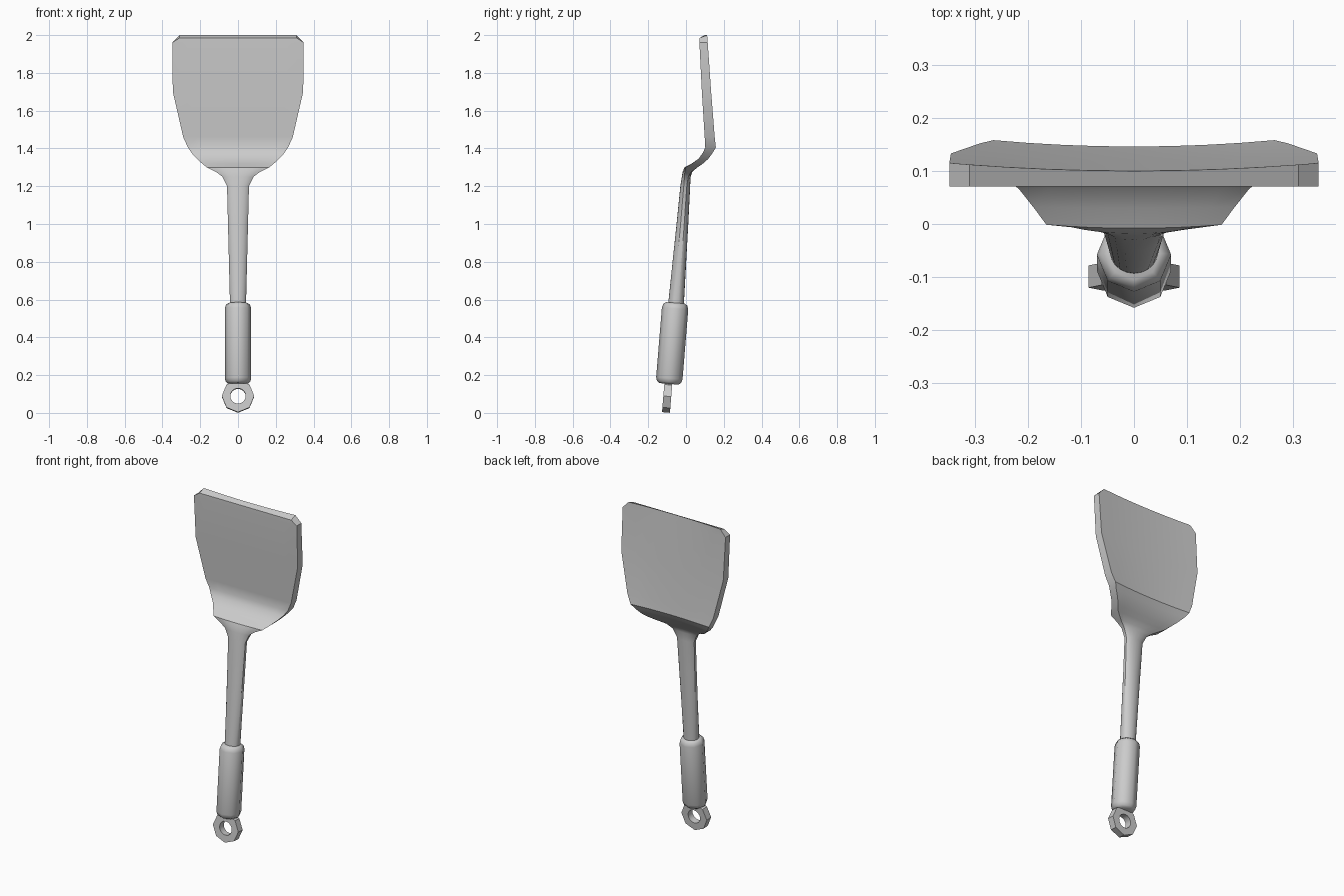
import bpy, bmesh, math
from mathutils import Matrix

if "Cube" in bpy.data.objects:
    bpy.data.objects.remove(bpy.data.objects["Cube"])

grey = bpy.data.materials.new("light grey")
grey.diffuse_color = (0.6, 0.6, 0.6, 1)
grey.use_nodes = True
grey.node_tree.nodes["Principled BSDF"].inputs["Base Color"].default_value = grey.diffuse_color
TILT = -0.082  # lean of handle about x


def finish(name, bm, angle=35):
    bmesh.ops.recalc_face_normals(bm, faces=bm.faces)
    mesh = bpy.data.meshes.new(name)
    bm.to_mesh(mesh)
    bm.free()
    ob = bpy.data.objects.new(name, mesh)
    bpy.context.collection.objects.link(ob)
    mesh.materials.append(grey)
    bpy.context.view_layer.objects.active = ob
    ob.select_set(True)
    bpy.ops.object.shade_smooth_by_angle(angle=math.radians(angle))
    ob.select_set(False)
    return ob


def loft(name, rings, closed=False, angle=35):
    bm = bmesh.new()
    vs = [[bm.verts.new(p) for p in r] for r in rings]
    n = len(vs[0])
    pairs = list(zip(vs, vs[1:])) + ([(vs[-1], vs[0])] if closed else [])
    for a, b in pairs:
        for i in range(n):
            j = (i + 1) % n
            bm.faces.new((a[i], a[j], b[j], b[i]))
    if not closed:
        bm.faces.new(vs[0])
        bm.faces.new(vs[-1])
    return finish(name, bm, angle)


# Blade and shaft: one loft; rows are z, front y, back y, half width, flatness
rows = [
    (0.52, -0.098, -0.016, 0.042, 0), (0.60, -0.092, -0.010, 0.043, 0),
    (1.00, -0.050, 0.012, 0.053, 0), (1.20, -0.030, 0.022, 0.058, 0),
    (1.25, -0.022, 0.026, 0.082, 0.15), (1.275, -0.018, 0.038, 0.115, 0.4),
    (1.30, -0.008, 0.068, 0.165, 0.75), (1.32, 0.030, 0.092, 0.190, 0.9),
    (1.345, 0.066, 0.118, 0.217, 1), (1.375, 0.088, 0.140, 0.245, 1),
    (1.405, 0.102, 0.158, 0.265, 1), (1.46, 0.099, 0.152, 0.290, 1),
    (1.70, 0.084, 0.133, 0.345, 1), (1.96, 0.071, 0.115, 0.348, 1),
    (2.00, 0.071, 0.112, 0.310, 1)]
COLS = 9
rings = []
for z, yf, yb, hw, k in rows:
    front, back = [], []
    mid, half = (yf + yb) / 2, (yb - yf) / 2
    for c in range(COLS):
        t = 2 * c / (COLS - 1) - 1
        a = math.radians(72) * t
        x = hw * ((1 - k) * math.sin(a) / math.sin(math.radians(72)) + k * t)
        f = half * ((1 - k) * math.cos(a) + k)
        dish = 0.012 * k * (1 - t * t)
        front.append((x, mid - f, z - (0.015 if z > 1.99 else 0)))
        back.append((x, mid + f - dish, z))
    rings.append(front + back[::-1])
loft("blade_and_shaft", rings)

# Grip: eight-sided tube with rounded ends
grip = []
for h, r in [(-0.215, 0.05), (-0.205, 0.064), (-0.185, 0.070),
             (0.185, 0.070), (0.205, 0.064), (0.215, 0.05)]:
    grip.append([(r * math.sin(i * math.pi / 4), -r * math.cos(i * math.pi / 4), h)
                 for i in range(8)])
ob = loft("grip", grip, angle=50)
ob.data.transform(Matrix.Translation((0, -0.073, 0.368)) @ Matrix.Rotation(TILT, 4, 'X'))

# Hanging ring: octagonal outside, rounder hole
ring = []
for r, y in [(0.086, -0.021), (0.086, 0.021), (0.041, 0.021), (0.041, -0.021)]:
    ring.append([(r * math.sin(i * math.pi / 8) * (1 if r < 0.05 or i % 2 == 0 else math.cos(math.pi / 8)),
                  y,
                  r * math.cos(i * math.pi / 8) * (1 if r < 0.05 or i % 2 == 0 else math.cos(math.pi / 8)))
                 for i in range(16)])
ob = loft("hanging_ring", ring, closed=True, angle=30)
ob.data.transform(Matrix.Translation((0, -0.099, 0.088)) @ Matrix.Rotation(TILT, 4, 'X'))
